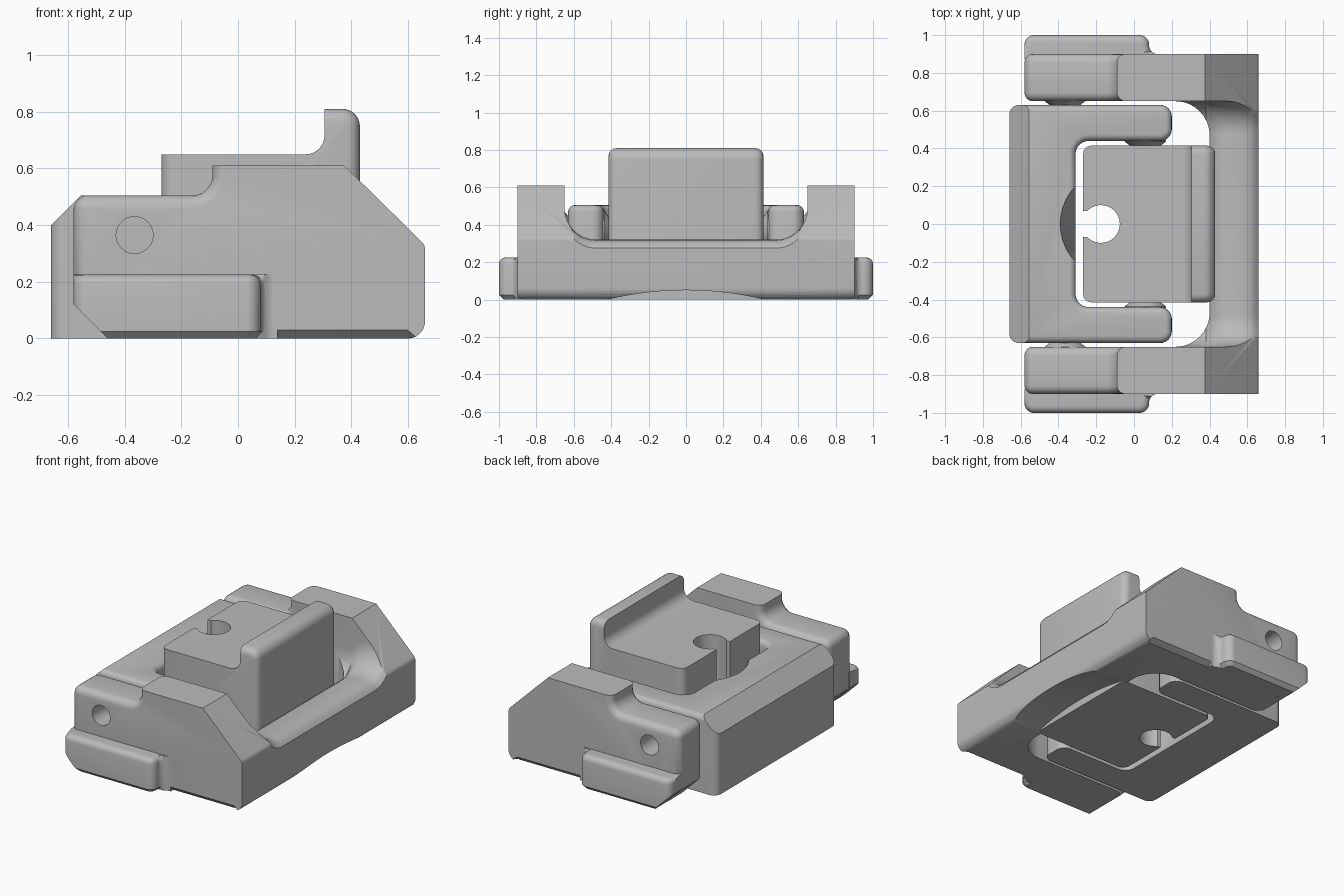
import bpy
import bmesh
from math import sin, cos, tan, pi
from mathutils import Vector

if "Cube" in bpy.data.objects:
    bpy.data.objects.remove(bpy.data.objects["Cube"], do_unlink=True)

grey = bpy.data.materials.new("plain_grey")
grey.use_nodes = True
COLOUR = (0.5, 0.5, 0.5, 1)
grey.diffuse_color = COLOUR
grey.node_tree.nodes["Principled BSDF"].inputs["Base Color"].default_value = COLOUR


def rounded(corners, steps=6):
    """Outline from (u, v) or (u, v, radius) corners, with filleted corners."""
    out = []
    for i, c in enumerate(corners):
        p = Vector(c[:2])
        if len(c) == 2:
            out.append(p)
            continue
        a = (Vector(corners[i - 1][:2]) - p).normalized()
        b = (Vector(corners[(i + 1) % len(corners)][:2]) - p).normalized()
        half = a.angle(b) / 2
        centre = p + (a + b).normalized() * c[2] / sin(half)
        start = p + a * c[2] / tan(half) - centre
        end = p + b * c[2] / tan(half) - centre
        for k in range(steps + 1):
            out.append(centre + start.lerp(end, k / steps).normalized() * c[2])
    return out


def circle(u, v, r, n=40):
    return [Vector((u + r * cos(2 * pi * k / n), v + r * sin(2 * pi * k / n))) for k in range(n)]


def loft(name, axis, sections):
    """Solid through (position, outline) sections along one axis."""
    place = {"X": lambda p, w: (w, p[0], p[1]),
             "Y": lambda p, w: (p[0], w, p[1]),
             "Z": lambda p, w: (p[0], p[1], w)}[axis]
    bm = bmesh.new()
    rings = [[bm.verts.new(place(p, w)) for p in outline] for w, outline in sections]
    for r, s in zip(rings, rings[1:]):
        for i in range(len(r)):
            bm.faces.new((r[i - 1], r[i], s[i], s[i - 1]))
    bm.faces.new(rings[0])
    bm.faces.new(rings[-1])
    bmesh.ops.recalc_face_normals(bm, faces=bm.faces)
    mesh = bpy.data.meshes.new(name)
    bm.to_mesh(mesh)
    bm.free()
    mesh.materials.append(grey)
    ob = bpy.data.objects.new(name, mesh)
    bpy.context.collection.objects.link(ob)
    return ob


def prism(name, axis, lo, hi, outline):
    return loft(name, axis, [(lo, outline), (hi, outline)])


def cut(ob, cutter):
    mod = ob.modifiers.new("cut", "BOOLEAN")
    mod.operation, mod.solver, mod.object = "DIFFERENCE", "EXACT", cutter
    bpy.context.view_layer.objects.active = ob
    bpy.ops.object.modifier_apply(modifier=mod.name)
    bpy.data.objects.remove(cutter, do_unlink=True)


def bevel(ob, width, rule, segments=4):
    """Round the sharp edges whose midpoint and direction pass the rule."""
    bm = bmesh.new()
    bm.from_mesh(ob.data)
    bmesh.ops.remove_doubles(bm, verts=bm.verts, dist=0.0005)
    edges = [e for e in bm.edges if len(e.link_faces) == 2 and e.calc_face_angle() > 0.6
             and rule((e.verts[0].co + e.verts[1].co) / 2,
                      (e.verts[0].co - e.verts[1].co).normalized())]
    bmesh.ops.bevel(bm, geom=edges, offset=width, segments=segments, profile=0.5,
                    affect="EDGES", clamp_overlap=False)
    bm.to_mesh(ob.data)
    bm.free()


# Outer frame: side profile across the full width
frame = prism("outer_frame", "Y", -0.9, 0.9, rounded([
    (-0.58, 0.12), (-0.46, 0), (0.66, 0, 0.06), (0.66, 0.33, 0.04), (0.375, 0.61),
    (-0.09, 0.61), (-0.09, 0.505, 0.07), (-0.58, 0.505, 0.05)]))
# Open middle with rounded inner corners
cut(frame, prism("pocket", "Z", -0.2, 1, rounded([
    (-1, -0.65), (0.4, -0.65, 0.18), (0.4, 0.65, 0.18), (-1, 0.65)], 10)))
# Rounded crossbar top, sweeping up into the arms
BAR_TOP = [(0.15, 0.23), (0.38, 0.23), (0.41, 0.275), (0.45, 0.305), (0.5, 0.32), (0.57, 0.32),
           (0.61, 0.315), (0.64, 0.3), (0.66, 0.275), (0.8, 0.275)]
cut(frame, loft("trough", "X", [(x, rounded([
    (-0.65, 1), (-0.65, z, 0.17), (0.65, z, 0.17), (0.65, 1)], 10)) for x, z in BAR_TOP]))
# Shallow arch under the crossbar
arch = [Vector((0.42 * k / 10, 0.05 * (1 - (k / 10) ** 2))) for k in range(-10, 11)]
cut(frame, prism("arch", "X", 0.3, 0.8, arch + [Vector((0.42, -0.1)), Vector((-0.42, -0.1))]))
bevel(frame, 0.045, lambda m, d: abs(d.y) < 0.1 and m.x < -0.08 and m.z > 0.03)
bevel(frame, 0.03, lambda m, d: abs(d.x) > 0.9 and m.z < 0.001 and abs(m.y) > 0.89, 1)
parts = [frame]

# Saddle: U-shaped carrier inside the frame
saddle = prism("saddle", "Z", 0, 0.505, rounded([
    (-0.66, -0.63, 0.05), (0.2, -0.63, 0.06), (0.2, -0.44, 0.06), (-0.31, -0.44, 0.07),
    (-0.31, 0.44, 0.07), (0.2, 0.44, 0.06), (0.2, 0.63, 0.06), (-0.66, 0.63, 0.05)]))
bevel(saddle, 0.035, lambda m, d: m.z > 0.5)
cut(saddle, prism("slope", "Y", -1, 1, rounded([(-0.86, 0.2), (-0.46, 0.6), (-0.86, 0.6)])))
cut(saddle, loft("scoop", "Z", [(-0.05, circle(-0.1, 0, 0.2)), (0.55, circle(-0.1, 0, 0.298))]))
parts.append(saddle)

# Centre block with a raised lip
block = prism("centre_block", "Y", -0.415, 0.415, rounded([
    (-0.27, 0), (-0.27, 0.65), (0.305, 0.65, 0.065), (0.305, 0.81),
    (0.43, 0.81, 0.06), (0.43, 0)]))
bevel(block, 0.045, lambda m, d: abs(d.y) < 0.1 and m.z > 0.02 and (
    m.x > 0.37 or m.x < -0.26 or m.z > 0.8))
cut(block, prism("bore", "Z", -0.1, 1, circle(-0.175, 0, 0.1)))
cut(block, prism("slot", "Z", -0.1, 1, rounded([
    (-0.4, -0.07), (-0.2, -0.07), (-0.2, 0.07), (-0.4, 0.07)])))
parts.append(block)

for side, word in ((1, "back"), (-1, "front")):
    # Pivot hole in the arm
    cut(frame, prism("hole", "Y", side * 0.6, side * 1.1, circle(-0.365, 0.365, 0.065)))
    # Foot rail along the outside of the arm
    rail = prism(word + "_rail", "Z", 0, 0.225, rounded([
        (-0.58, side * 0.87), (-0.58, side, 0.05), (0.08, side, 0.05),
        (0.08, side * 0.9, 0.045), (0.14, side * 0.9), (0.14, side * 0.87)]))
    bevel(rail, 0.035, lambda m, d: m.z > 0.22 and abs(m.y) > 0.91)
    bevel(rail, 0.025, lambda m, d: m.z < 0.001 and abs(m.y) > 0.91, 1)
    cut(rail, prism("wedge", "Y", side * 0.8, side * 1.1, rounded([
        (-0.7, 0.24), (-0.36, -0.1), (-0.7, -0.1)])))
    parts.append(rail)
    # Tapered pivot bosses between the nested parts
    for name, x, y in (("outer", -0.365, 0.625), ("inner", 0.06, 0.41)):
        parts.append(loft(f"{word}_{name}_boss", "Y", [
            (side * y, circle(x, 0.365, 0.075)), (side * (y + 0.027), circle(x, 0.365, 0.11)),
            (side * (y + 0.035), circle(x, 0.365, 0.11))]))

# Smooth curves, sharp edges
bpy.ops.object.select_all(action="DESELECT")
for ob in parts:
    ob.select_set(True)
bpy.context.view_layer.objects.active = frame
bpy.ops.object.shade_smooth_by_angle(angle=0.55)
